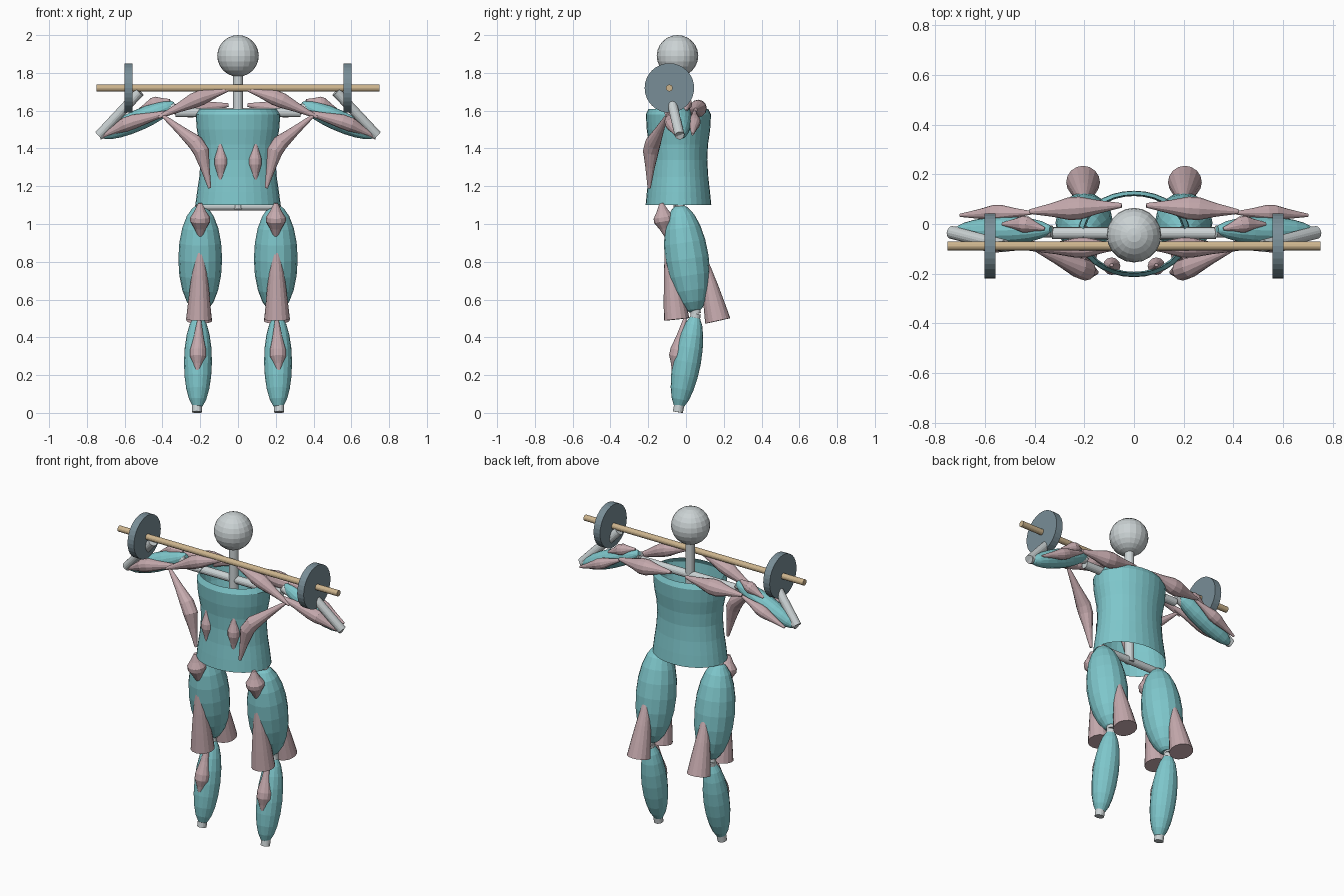
import bpy, bmesh, math
from mathutils import Vector

if "Cube" in bpy.data.objects:
    bpy.data.objects.remove(bpy.data.objects["Cube"])


def material(name, rgb):
    m = bpy.data.materials.new(name)
    m.diffuse_color = (*rgb, 1)
    m.use_nodes = True
    m.node_tree.nodes["Principled BSDF"].inputs["Base Color"].default_value = m.diffuse_color
    return m


BONE = material("pale_grey", (0.60, 0.65, 0.66))
TEAL = material("teal", (0.21, 0.57, 0.60))
PINK = material("dusty_pink", (0.56, 0.40, 0.42))
STEEL = material("slate_grey", (0.19, 0.27, 0.31))
WOOD = material("tan", (0.61, 0.46, 0.27))


def finish(bm, name, mat):
    me = bpy.data.meshes.new(name)
    bm.to_mesh(me)
    bm.free()
    me.materials.append(mat)
    ob = bpy.data.objects.new(name, me)
    bpy.context.collection.objects.link(ob)
    return ob


def tube(name, pts, radii, mat, seg=16, caps=True, flip=False, squash=1.0):
    """Round sections of varying radius along a path."""
    pts = [Vector(p) for p in pts]
    bm = bmesh.new()
    rings = []
    for i, (p, r) in enumerate(zip(pts, radii)):
        t = pts[min(i + 1, len(pts) - 1)] - pts[max(i - 1, 0)]
        u = t.cross(Vector((0, 1, 0))).normalized()
        v = t.cross(u).normalized()
        ring = []
        for k in range(seg):
            a = 2 * math.pi * k / seg
            ring.append(bm.verts.new(p + u * (r * math.cos(a)) + v * (r * squash * math.sin(a))))
        rings.append(ring)
    for a, b in zip(rings, rings[1:]):
        for k in range(seg):
            j = (k + 1) % seg
            bm.faces.new((a[k], a[j], b[j], b[k]))
    if caps:
        bm.faces.new(rings[0][::-1])
        bm.faces.new(rings[-1])
        bmesh.ops.recalc_face_normals(bm, faces=bm.faces)
        if flip:
            bmesh.ops.reverse_faces(bm, faces=bm.faces)
    return finish(bm, name, mat)


def rod(name, a, b, r, mat=BONE, seg=16):
    return tube(name, [a, b], [r, r], mat, seg)


def limb(name, a, b, r):
    """Blunt ellipsoid wrapped around a bone."""
    a, b = Vector(a), Vector(b)
    us = [-0.975 * math.cos(math.pi * i / 10) for i in range(11)]
    pts = [a.lerp(b, (u / 0.975 + 1) / 2) for u in us]
    return tube(name, pts, [r * math.sqrt(1 - u * u) for u in us], TEAL)


def spindle(name, a, m, b, r, flip=False):
    """Tapered muscle, widest at its middle point."""
    a, m, b = Vector(a), Vector(m), Vector(b)
    pts = [a, a.lerp(m, 0.5), m.lerp(a, 0.12), m.lerp(b, 0.12), m.lerp(b, 0.5), b]
    return tube(name, pts, [r * f for f in (0.2, 0.6, 1, 1, 0.6, 0.2)], PINK, 12, flip=flip)


def flare(name, a, b, r):
    """Half muscle that widens to a flat end."""
    a, b = Vector(a), Vector(b)
    fs = (0.12, 0.38, 0.62, 0.82, 1.0)
    return tube(name, [a.lerp(b, i / 4) for i in range(5)], [r * f for f in fs], PINK, flip=True)


# head, spine and girdle bones
bm = bmesh.new()
bmesh.ops.create_uvsphere(bm, u_segments=20, v_segments=12, radius=0.11)
bmesh.ops.translate(bm, verts=bm.verts, vec=(0, -0.045, 1.89))
finish(bm, "head", BONE)
rod("spine", (0, -0.04, 1.08), (0, -0.04, 1.80), 0.027)
rod("shoulder_bone", (-0.33, -0.037, 1.59), (0.33, -0.037, 1.59), 0.024)
rod("pelvis_bone", (-0.2, -0.04, 1.093), (0.2, -0.04, 1.093), 0.022)

# open torso shell with a waist
prof = [(1.10, 0.226), (1.17, 0.217), (1.25, 0.205), (1.34, 0.198),
        (1.42, 0.203), (1.50, 0.218), (1.58, 0.224), (1.61, 0.205)]
tube("torso", [(0, -0.04, z) for z, r in prof], [r for z, r in prof], TEAL, 32,
     caps=False, squash=0.77)
torso = bpy.data.objects["torso"].data
if (torso.polygons[0].normal.dot(torso.polygons[0].center - Vector((0, -0.04, 1.13)))) < 0:
    torso.flip_normals()

# barbell
rod("barbell_bar", (-0.75, -0.088, 1.72), (0.75, -0.088, 1.72), 0.018, WOOD)

for side, s in (("left", -1), ("right", 1)):
    def P(x, y, z):
        return (s * x, y, z)

    def N(part):
        return side + "_" + part

    rod(N("weight_plate"), P(0.558, -0.088, 1.72), P(0.602, -0.088, 1.72), 0.131, STEEL, 32)

    # arm
    elbow = P(0.735, -0.034, 1.47)
    rod(N("upper_arm_bone"), P(0.33, -0.03, 1.62), elbow, 0.024)
    limb(N("upper_arm"), P(0.335, -0.022, 1.635), P(0.72, -0.03, 1.465), 0.056)
    rod(N("forearm_bone"), elbow, P(0.52, -0.088, 1.70), 0.026)
    spindle(N("biceps"), P(0.33, -0.09, 1.60), P(0.58, -0.075, 1.535), P(0.73, -0.04, 1.46), 0.038)
    spindle(N("triceps"), P(0.41, 0.045, 1.60), P(0.55, 0.045, 1.54), P(0.70, 0.035, 1.475), 0.032)
    spindle(N("shoulder_muscle"), P(0.36, -0.02, 1.655), P(0.44, 0.0, 1.64), P(0.53, 0.0, 1.60), 0.033)

    # chest, back and belly muscles
    spindle(N("chest_muscle"), P(0.04, -0.09, 1.715), P(0.21, -0.095, 1.665), P(0.42, -0.10, 1.565), 0.04)
    spindle(N("upper_back_muscle"), P(0.05, 0.075, 1.63), P(0.24, 0.063, 1.61), P(0.42, 0.05, 1.605), 0.046)
    spindle(N("side_muscle"), P(0.40, -0.10, 1.575), P(0.20, -0.185, 1.41), P(0.15, -0.195, 1.19), 0.042)
    spindle(N("belly_muscle"), P(0.09, -0.165, 1.45), P(0.09, -0.17, 1.33), P(0.09, -0.17, 1.21), 0.035)

    # leg
    hip, knee, ankle = P(0.20, -0.035, 1.10), P(0.21, 0.052, 0.525), P(0.217, -0.043, 0.004)
    rod(N("thigh_bone"), hip, knee, 0.027)
    rod(N("shin_bone"), knee, ankle, 0.027)
    limb(N("thigh"), P(0.20, -0.035, 1.095), P(0.20, 0.045, 0.535), 0.116)
    limb(N("calf"), P(0.21, 0.05, 0.515), P(0.214, -0.04, 0.025), 0.074)
    spindle(N("hip_muscle"), P(0.20, -0.13, 1.11), P(0.20, -0.118, 1.025), P(0.20, -0.10, 0.93), 0.053, True)
    flare(N("front_thigh_muscle"), P(0.20, -0.10, 0.97), P(0.207, -0.05, 0.495), 0.068)
    flare(N("back_thigh_muscle"), P(0.20, 0.085, 0.86), P(0.205, 0.168, 0.487), 0.068)
    spindle(N("shin_muscle"), P(0.205, -0.005, 0.50), P(0.212, -0.045, 0.31), P(0.215, -0.065, 0.21), 0.043)
